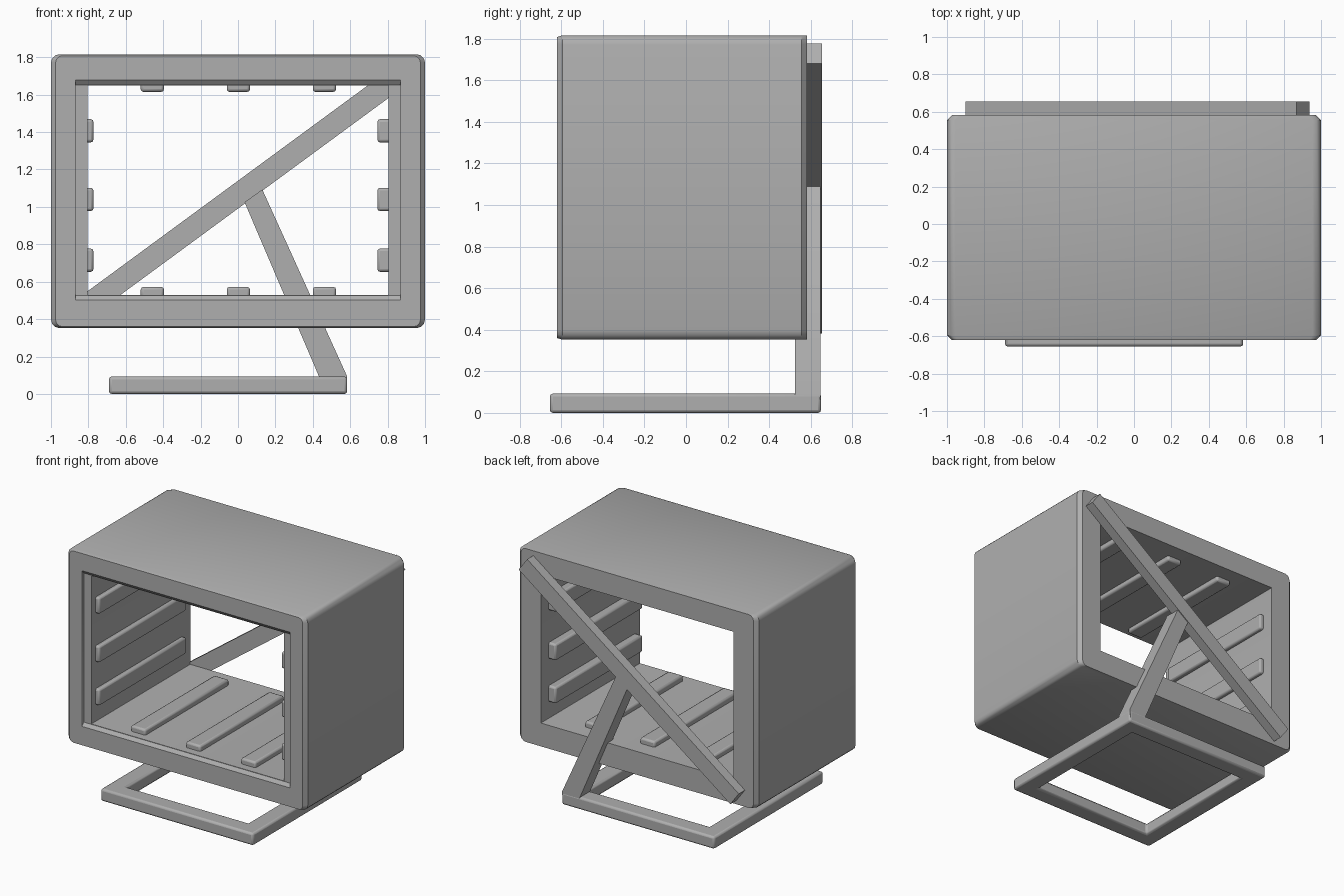
import bpy, bmesh, math

if "Cube" in bpy.data.objects:
    bpy.data.objects.remove(bpy.data.objects["Cube"])

# Mid-dark grey shared by every part
grey = bpy.data.materials.new("dark_grey")
grey.diffuse_color = (0.43, 0.43, 0.43, 1)
grey.use_nodes = True
grey.node_tree.nodes["Principled BSDF"].inputs["Base Color"].default_value = grey.diffuse_color


def finish(bm, name, bevel=0.0, segments=2):
    bmesh.ops.recalc_face_normals(bm, faces=bm.faces)
    me = bpy.data.meshes.new(name)
    bm.to_mesh(me)
    bm.free()
    me.materials.append(grey)
    ob = bpy.data.objects.new(name, me)
    bpy.context.collection.objects.link(ob)
    if bevel:
        mod = ob.modifiers.new("Bevel", 'BEVEL')
        mod.width, mod.segments = bevel, segments
        mod.limit_method = 'ANGLE'
    bpy.ops.object.select_all(action='DESELECT')
    ob.select_set(True)
    bpy.context.view_layer.objects.active = ob
    bpy.ops.object.shade_smooth_by_angle(angle=math.radians(35))
    return ob


def box(name, x, y, z, bevel=0.0):
    bm = bmesh.new()
    bmesh.ops.create_cube(bm, size=1)
    for v in bm.verts:
        for i, (a, b) in enumerate((x, y, z)):
            v.co[i] = a + (v.co[i] + 0.5) * (b - a)
    return finish(bm, name, bevel)


def prism(name, outline, y0, y1):
    """Extrude an (x, z) outline along y."""
    bm = bmesh.new()
    face = bm.faces.new([bm.verts.new((x, y0, z)) for x, z in outline])
    ext = bmesh.ops.extrude_face_region(bm, geom=[face])
    for v in ext["geom"]:
        if isinstance(v, bmesh.types.BMVert):
            v.co.y = y1
    bm.faces.ensure_lookup_table()
    if len(bm.faces) == len(outline) + 1:
        bm.faces.new([v for v in face.verts]) if face.is_valid is False else None
    return finish(bm, name)


def loft_closed(name, rings, bevel=0.0, segments=2):
    """Bridge a closed cycle of rings, giving a hollow frame."""
    bm = bmesh.new()
    loops = [[bm.verts.new(p) for p in r] for r in rings]
    n = len(loops[0])
    for a, b in zip(loops, loops[1:] + loops[:1]):
        for i in range(n):
            j = (i + 1) % n
            bm.faces.new((a[i], a[j], b[j], b[i]))
    return finish(bm, name, bevel, segments)


def shell_ring(y, hx, hz, r, cz, steps=3):
    """Rounded rectangle in the xz plane."""
    pts = []
    for k, (sx, sz) in enumerate(((1, 1), (-1, 1), (-1, -1), (1, -1))):
        for s in range(steps + 1):
            a = math.pi / 2 * (k + s / steps)
            pts.append((sx * (hx - r) + r * math.cos(a), y,
                        cz + sz * (hz - r) + r * math.sin(a)))
    return pts


# Rounded open housing with a shallow step around the front opening
loft_closed("housing", [
    shell_ring(-0.62, 0.975, 0.724, 0.035, 1.084),
    shell_ring(-0.595, 1.0, 0.732, 0.045, 1.084),
    shell_ring(0.555, 1.0, 0.732, 0.045, 1.084),
    shell_ring(0.582, 0.972, 0.730, 0.04, 1.084),
    shell_ring(0.582, 0.805, 0.56, 0.003, 1.09),
    shell_ring(-0.60, 0.805, 0.56, 0.003, 1.09),
    shell_ring(-0.60, 0.868, 0.563, 0.003, 1.09),
    shell_ring(-0.62, 0.87, 0.588, 0.003, 1.09),
])

# Inner ribs, three on each wall
for i, (x, z) in enumerate(((-0.458, 0.715), (0.002, 1.04), (0.462, 1.407))):
    xr, zr = (x - 0.062, x + 0.062), (z - 0.062, z + 0.062)
    yr, ys = (-0.54, 0.46), (-0.55, 0.49)
    box(f"floor_rib_{i}", xr, yr, (0.51, 0.572), 0.014)
    box(f"ceiling_rib_{i}", xr, yr, (1.615, 1.67), 0.014)
    box(f"left_rib_{i}", (-0.83, -0.773), ys, zr, 0.014)
    box(f"right_rib_{i}", (0.745, 0.83), ys, zr, 0.014)

# Diagonal brace across the back
brace = box("diagonal_brace", (-1.097, 1.097), (-0.038, 0.038), (-0.06, 0.06))
brace.location = (0.02, 0.617, 1.08)
brace.rotation_euler.y = -math.radians(36.3)

# Slanted leg from the brace down to the base
prism("slanted_leg", [(0.035, 1.025), (0.13, 1.093), (0.583, 0.095),
                      (0.575, 0.03), (0.46, 0.03)], 0.525, 0.648)


# Rectangular base frame
def base_ring(inset, z):
    x0, x1, y0, y1 = -0.69 + inset, 0.584 - inset, -0.655 + inset, 0.65 - inset
    return [(x0, y0, z), (x1, y0, z), (x1, y1, z), (x0, y1, z)]


loft_closed("base_frame", [base_ring(0, 0), base_ring(0, 0.093),
                           base_ring(0.13, 0.093), base_ring(0.13, 0)], 0.015)
